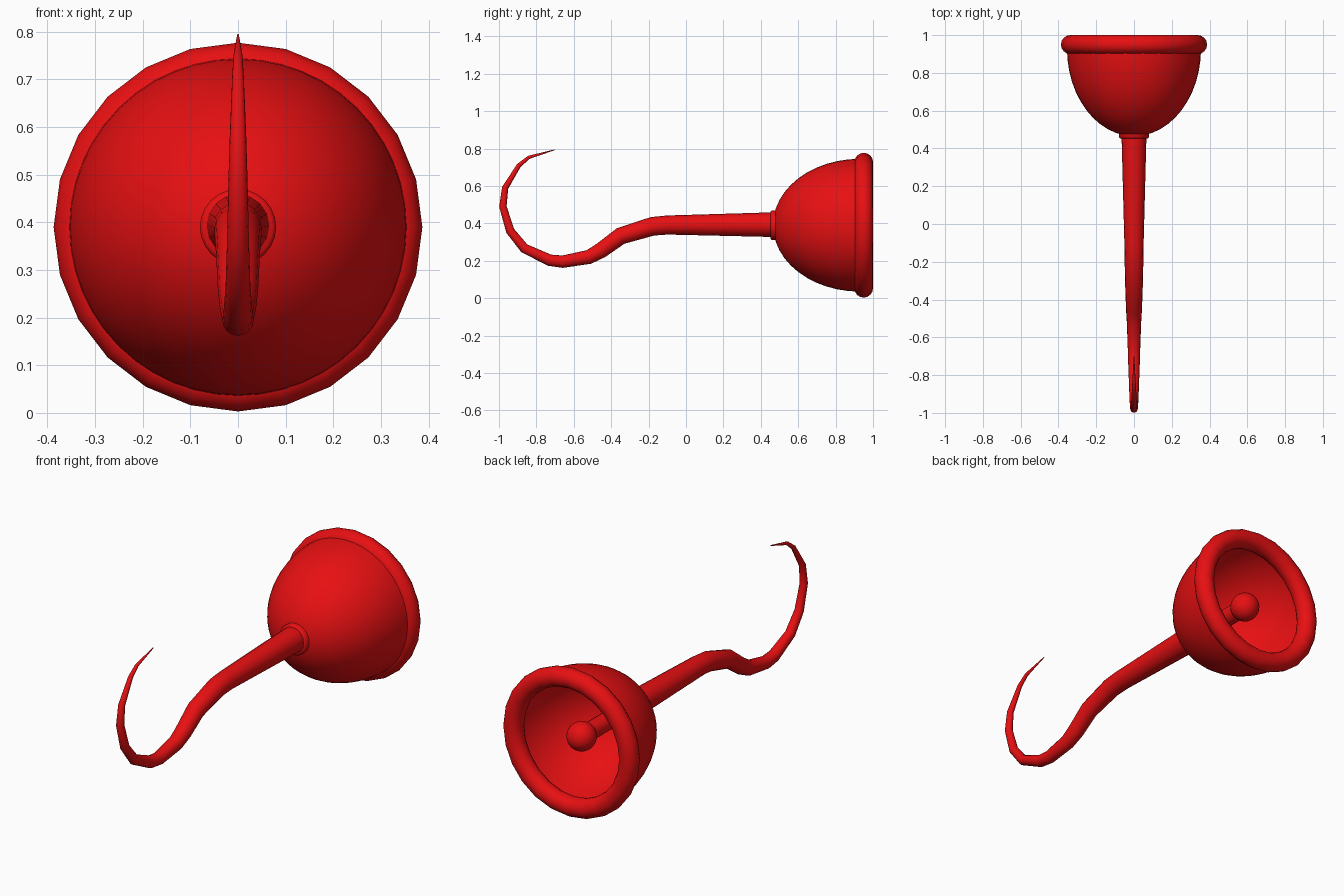
import bpy
import bmesh
import math
from mathutils import Vector

cube = bpy.data.objects.get("Cube")
if cube:
    bpy.data.objects.remove(cube, do_unlink=True)

AXIS_Z = 0.39  # height of the centre line of cup and handle

red = bpy.data.materials.new("glossy red")
red.use_nodes = True
red.diffuse_color = (0.8, 0.005, 0.006, 1)
red.node_tree.nodes["Principled BSDF"].inputs["Base Color"].default_value = red.diffuse_color


def finish(obj, name, angle=50):
    obj.name = name
    obj.data.materials.clear()
    obj.data.materials.append(red)
    bpy.ops.object.select_all(action="DESELECT")
    obj.select_set(True)
    bpy.context.view_layer.objects.active = obj
    bpy.ops.object.shade_smooth_by_angle(angle=math.radians(angle))


def sweep(name, path, sides, caps=True):
    """Round tube through (y, z, radius) stations in the x = 0 plane."""
    bm = bmesh.new()
    points = [Vector((0, y, z)) for y, z, r in path]
    side = Vector((1, 0, 0))
    rings = []
    for i, (y, z, r) in enumerate(path):
        tangent = Vector((0, 0, 0))
        if i > 0:
            tangent += (points[i] - points[i - 1]).normalized()
        if i < len(path) - 1:
            tangent += (points[i + 1] - points[i]).normalized()
        normal = side.cross(tangent.normalized())
        ring = []
        for k in range(sides):
            a = 2 * math.pi * k / sides
            ring.append(bm.verts.new(points[i] + r * (math.cos(a) * side + math.sin(a) * normal)))
        rings.append(ring)
    for a, b in zip(rings, rings[1:]):
        for k in range(sides):
            n = (k + 1) % sides
            bm.faces.new((a[k], a[n], b[n], b[k]))
    if caps:
        bm.faces.new(rings[0][::-1])
        bm.faces.new(rings[-1])
    bm.normal_update()
    mesh = bpy.data.meshes.new(name)
    bm.to_mesh(mesh)
    bm.free()
    obj = bpy.data.objects.new(name, mesh)
    bpy.context.collection.objects.link(obj)
    finish(obj, name)


# Hollow cup: half ellipsoid open to the back
cup = []
for i in range(13):
    t = math.pi / 2 * i / 12
    cup.append((0.93 - 0.465 * math.cos(t), AXIS_Z, max(0.001, 0.355 * math.sin(t))))
sweep("cup", cup, 48, caps=False)

# Rounded rim around the cup opening
bpy.ops.mesh.primitive_torus_add(
    major_radius=0.337, minor_radius=0.05, major_segments=24, minor_segments=16,
    location=(0, 0.95, AXIS_Z), rotation=(math.pi / 2, 0, 0))
finish(bpy.context.object, "cup_rim")

# Collar where the shaft enters the cup
sweep("collar", [(0.485, AXIS_Z, 0.08), (0.46, AXIS_Z, 0.08), (0.452, AXIS_Z, 0.072)], 24)

# Grip rod and ball inside the cup
sweep("grip_rod", [(0.87, AXIS_Z, 0.045), (0.46, AXIS_Z, 0.045)], 16)
bpy.ops.mesh.primitive_uv_sphere_add(
    segments=24, ring_count=16, radius=0.073, location=(0, 0.867, AXIS_Z))
finish(bpy.context.object, "grip_ball")

# Tapering shaft that bends into the pointed hook
hook = [
    (0.47, 0.393, 0.066), (-0.1, 0.391, 0.051), (-0.18, 0.384, 0.05),
    (-0.35, 0.332, 0.046), (-0.455, 0.255, 0.042), (-0.52, 0.22, 0.038),
    (-0.66, 0.195, 0.033), (-0.73, 0.203, 0.031), (-0.865, 0.267, 0.026),
    (-0.94, 0.36, 0.023), (-0.979, 0.49, 0.02), (-0.967, 0.59, 0.017),
    (-0.893, 0.71, 0.012), (-0.84, 0.753, 0.009), (-0.703, 0.793, 0.002),
]
sweep("shaft_and_hook", hook, 16)
